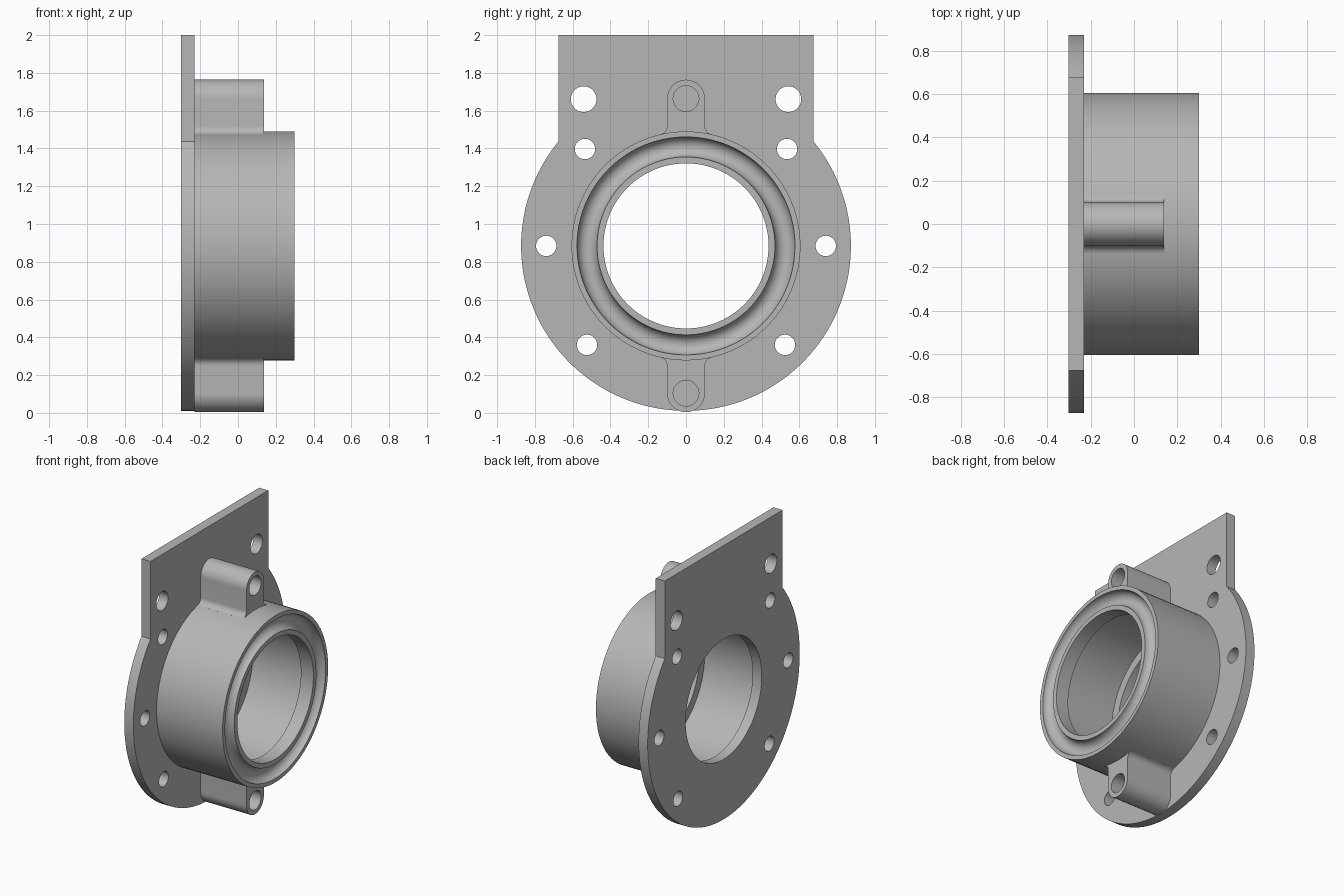
import bpy, bmesh
from math import sin, cos, pi, sqrt, atan2, radians
from mathutils import Matrix

cube = bpy.data.objects.get("Cube")
if cube:
    bpy.data.objects.remove(cube, do_unlink=True)

AXIS_Z = 0.884                       # height of the bore axis
PLATE_BACK, PLATE_FRONT = -0.303, -0.23
BARREL_END, LUG_END = 0.3, 0.138
BARREL_R, BORE_R, CAVITY_R, DISC_R = 0.606, 0.437, 0.5, 0.873

grey = bpy.data.materials.new("plain grey")
grey.use_nodes = True
colour = (0.47, 0.47, 0.47, 1)
grey.diffuse_color = colour
grey.node_tree.nodes["Principled BSDF"].inputs["Base Color"].default_value = colour


def arc(cy, cz, r, a0, a1, n):
    return [(cy + r * cos(a0 + (a1 - a0) * i / n),
             cz + r * sin(a0 + (a1 - a0) * i / n)) for i in range(n + 1)]


def circle(cy, cz, r, n=40):
    return arc(cy, cz, r, 0, 2 * pi, n)[:-1]


def finish(name, mesh):
    mesh.materials.clear()
    mesh.materials.append(grey)
    mesh.shade_smooth()
    mesh.set_sharp_from_angle(angle=radians(30))
    obj = bpy.data.objects.new(name, mesh)
    bpy.context.collection.objects.link(obj)
    return obj


def extrude(name, loops, x0, x1):
    """Fill (y, z) loops, holes included, and extrude them from x0 to x1."""
    curve = bpy.data.curves.new(name + " outline", "CURVE")
    curve.dimensions = "2D"
    curve.fill_mode = "BOTH"
    curve.extrude = (x1 - x0) / 2
    for loop in loops:
        spline = curve.splines.new("POLY")
        spline.points.add(len(loop) - 1)
        for point, (y, z) in zip(spline.points, loop):
            point.co = (y, z, 0, 1)
        spline.use_cyclic_u = True
    temp = bpy.data.objects.new(name + " outline", curve)
    bpy.context.collection.objects.link(temp)
    graph = bpy.context.evaluated_depsgraph_get()
    mesh = bpy.data.meshes.new_from_object(temp.evaluated_get(graph))
    bpy.data.objects.remove(temp, do_unlink=True)
    # local x, y, z become world y, z, x
    mesh.transform(Matrix(((0, 0, 1, (x0 + x1) / 2), (1, 0, 0, 0),
                           (0, 1, 0, AXIS_Z), (0, 0, 0, 1))))
    bm = bmesh.new()
    bm.from_mesh(mesh)
    bmesh.ops.remove_doubles(bm, verts=bm.verts, dist=1e-5)
    bmesh.ops.recalc_face_normals(bm, faces=bm.faces)
    bm.to_mesh(mesh)
    bm.free()
    return finish(name, mesh)


# Mounting plate: round flange with a square top, bore and bolt holes
half, top = 0.676, 2 - AXIS_Z
corner = atan2(sqrt(DISC_R ** 2 - half ** 2), half)
outline = arc(0, 0, DISC_R, pi - corner, 2 * pi + corner, 120)
outline += [(half, top), (-half, top)]
loops = [outline, circle(0, 0, BORE_R, 96)]
for side in (-1, 1):
    loops.append(circle(side * 0.542, 0.777, 0.068))
    for y, z in ((0.535, 0.513), (0.74, 0), (0.524, -0.524)):
        loops.append(circle(side * y, z, 0.054))
extrude("mounting_plate", loops, PLATE_BACK, PLATE_FRONT)

# Barrel: turned profile with a round groove in the end and a wider cavity
groove = arc(0.524, 0, 0.053, 0, -pi, 16)
profile = [(PLATE_FRONT, BARREL_R), (BARREL_END, BARREL_R)]
profile += [(BARREL_END + dx, r) for r, dx in groove]
lip = BARREL_END - 0.1
profile += [(BARREL_END, BORE_R), (lip, BORE_R), (lip, CAVITY_R),
            (PLATE_FRONT, CAVITY_R)]
bm = bmesh.new()
verts = [bm.verts.new((x, 0, AXIS_Z + r)) for x, r in profile]
edges = [bm.edges.new(pair) for pair in zip(verts, verts[1:])]
bmesh.ops.spin(bm, geom=verts + edges, cent=(0, 0, AXIS_Z), axis=(1, 0, 0),
               angle=2 * pi, steps=96, use_merge=True)
bmesh.ops.remove_doubles(bm, verts=bm.verts, dist=1e-5)
bmesh.ops.recalc_face_normals(bm, faces=bm.faces)
# make sure the outer wall faces outward
wall = max(bm.faces, key=lambda f: f.calc_center_median().z)
if wall.normal.z < 0:
    bmesh.ops.reverse_faces(bm, faces=bm.faces)
mesh = bpy.data.meshes.new("barrel")
bm.to_mesh(mesh)
bm.free()
finish("barrel", mesh)

# Screw lugs: rounded ends, blind holes and fillets into the barrel
lug_r, lug_z, fillet = 0.1, 0.78, 0.045
fy = lug_r + fillet
fz = sqrt((BARREL_R + fillet) ** 2 - fy ** 2)
touch = atan2(-fz, -fy)
right_fillet = arc(fy, fz, fillet, touch, -pi, 8)
left_fillet = [(-y, z) for y, z in reversed(right_fillet)]
root = [(-0.11, 0.56), (0.11, 0.56)]
shape = root + right_fillet + arc(0, lug_z, lug_r, 0, pi, 32) + left_fillet
for name, flip in (("upper_lug", 1), ("lower_lug", -1)):
    extrude(name, [[(y, flip * z) for y, z in shape],
                   circle(0, flip * lug_z, 0.068)], PLATE_FRONT, LUG_END)
